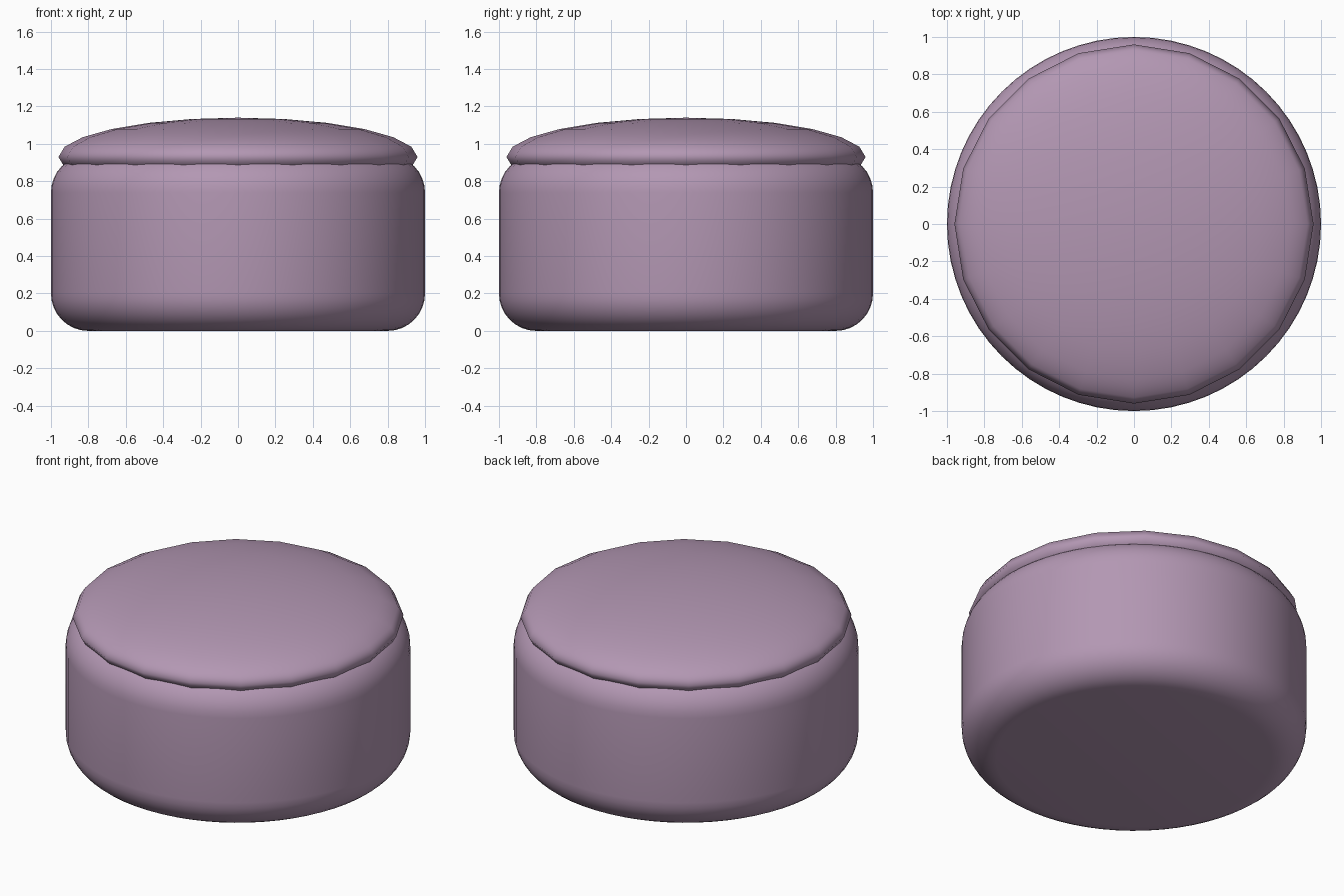
import bpy, bmesh, math

if "Cube" in bpy.data.objects:
    bpy.data.objects.remove(bpy.data.objects["Cube"])

# single mauve fabric colour
mauve = bpy.data.materials.new("mauve fabric")
mauve.diffuse_color = (0.45, 0.31, 0.45, 1)
mauve.use_nodes = True
mauve.node_tree.nodes["Principled BSDF"].inputs["Base Color"].default_value = mauve.diffuse_color


def finish(obj, name):
    obj.name = name
    obj.data.materials.append(mauve)
    obj.data.shade_smooth()
    return obj


def arc(cx, cz, r, start, end, n=8):
    return [(cx + r * math.cos(math.radians(start + (end - start) * i / n)),
             cz + r * math.sin(math.radians(start + (end - start) * i / n)))
            for i in range(n + 1)]


# rounded drum body, spun from a half profile
R, H, ROUND, SIDES = 1.0, 0.94, 0.2, 64
profile = arc(R - ROUND, ROUND, ROUND, -90, 0) + arc(R - ROUND, H - ROUND, ROUND, 0, 90)
bm = bmesh.new()
rings = []
for r, z in profile:
    rings.append([bm.verts.new((r * math.cos(2 * math.pi * i / SIDES),
                                r * math.sin(2 * math.pi * i / SIDES), z))
                  for i in range(SIDES)])
for low, high in zip(rings, rings[1:]):
    for i in range(SIDES):
        j = (i + 1) % SIDES
        bm.faces.new((low[i], low[j], high[j], high[i]))
bm.faces.new(rings[0][::-1])
bm.faces.new(rings[-1])
mesh = bpy.data.meshes.new("pouf_body")
bm.to_mesh(mesh)
bm.free()
body = bpy.data.objects.new("pouf_body", mesh)
bpy.context.collection.objects.link(body)
finish(body, "pouf_body")

# flattened 20-sided cushion resting on top
bpy.ops.mesh.primitive_uv_sphere_add(segments=20, ring_count=12, radius=1, location=(0, 0, 0.93))
cushion = bpy.context.object
cushion.scale = (0.96, 0.96, 0.21)
finish(cushion, "top_cushion")
